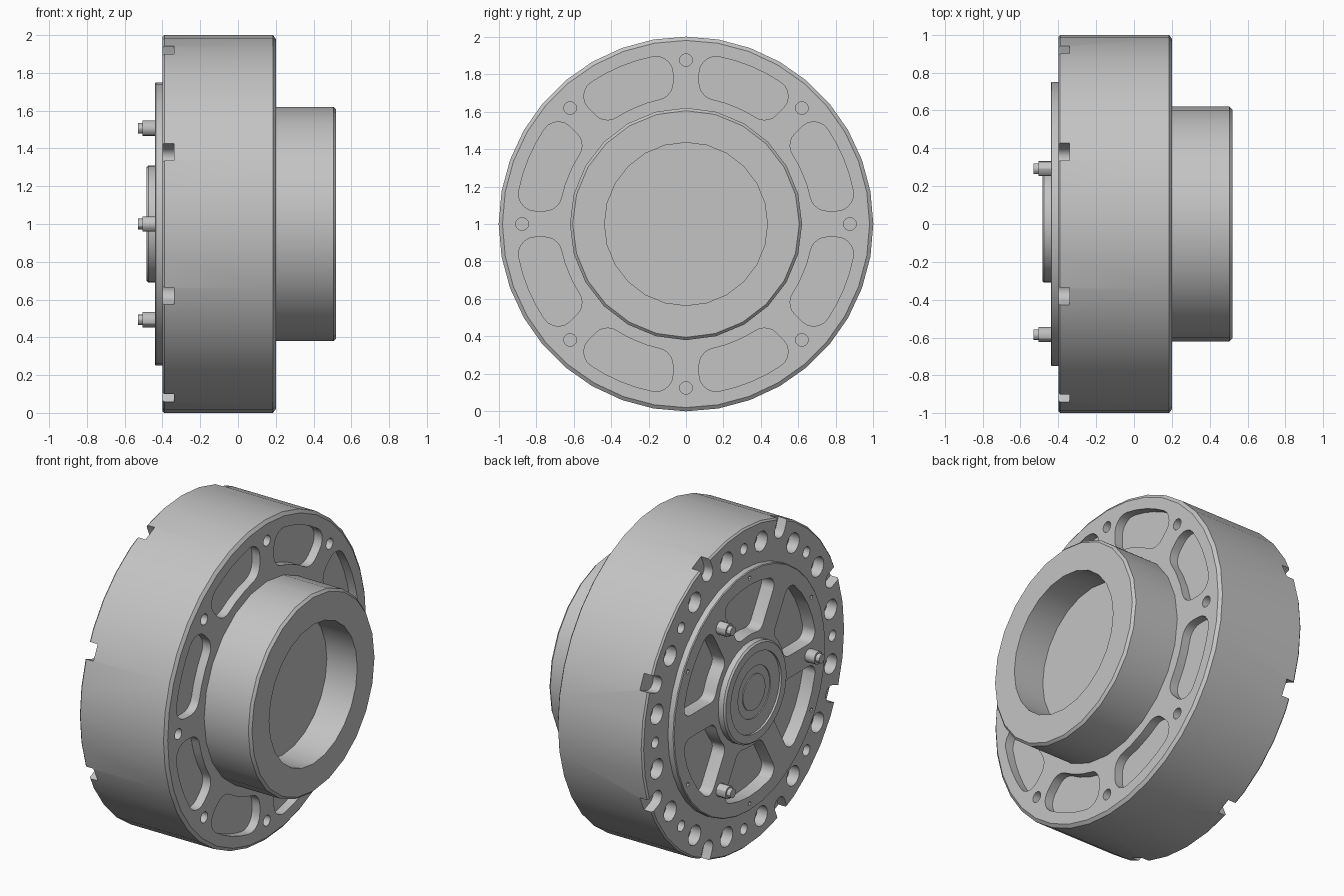
import bpy, bmesh, math
from mathutils import Vector

if "Cube" in bpy.data.objects:
    bpy.data.objects.remove(bpy.data.objects["Cube"], do_unlink=True)

metal = bpy.data.materials.new("grey metal")
metal.use_nodes = True
GREY = (0.55, 0.55, 0.55, 1)
metal.diffuse_color = GREY
metal.node_tree.nodes["Principled BSDF"].inputs["Base Color"].default_value = GREY

CENTRE_Z = 1.0
rad = math.radians


def polar(r, a):
    """Point in the disc plane: (y, z) around the wheel axis."""
    return (r * math.cos(a), r * math.sin(a))


def make_object(name, bm):
    bmesh.ops.recalc_face_normals(bm, faces=bm.faces)
    mesh = bpy.data.meshes.new(name)
    bm.to_mesh(mesh)
    bm.free()
    mesh.materials.append(metal)
    ob = bpy.data.objects.new(name, mesh)
    bpy.context.collection.objects.link(ob)
    return ob


def smooth(ob):
    bpy.ops.object.select_all(action='DESELECT')
    ob.select_set(True)
    bpy.context.view_layer.objects.active = ob
    bpy.ops.object.shade_smooth_by_angle(angle=rad(30))


def lathe(name, profile, segments, centre=(0, 0)):
    """Spin (x, radius) points about the x axis; the ends are capped."""
    bm = bmesh.new()
    rings = []
    for x, r in profile:
        ring = []
        for i in range(segments):
            y, z = polar(r, 2 * math.pi * i / segments)
            ring.append(bm.verts.new((x, y + centre[0], z + centre[1] + CENTRE_Z)))
        rings.append(ring)
    for a, b in zip(rings, rings[1:]):
        for i in range(segments):
            j = (i + 1) % segments
            bm.faces.new((a[i], a[j], b[j], b[i]))
    bm.faces.new(rings[0])
    bm.faces.new(rings[-1])
    return make_object(name, bm)


def prism(bm, outline, x0, x1):
    """Extrude a (y, z) outline along x."""
    lo = [bm.verts.new((x0, y, z + CENTRE_Z)) for y, z in outline]
    hi = [bm.verts.new((x1, y, z + CENTRE_Z)) for y, z in outline]
    bm.faces.new(lo)
    bm.faces.new(hi)
    n = len(lo)
    for i in range(n):
        j = (i + 1) % n
        bm.faces.new((lo[i], lo[j], hi[j], hi[i]))


def circle(r, at, angle, n=14):
    cy, cz = polar(at, angle)
    return [(cy + r * math.cos(2 * math.pi * i / n), cz + r * math.sin(2 * math.pi * i / n))
            for i in range(n)]


def sector(mid, half, inner, outer, gap, fillet):
    """Rounded ring segment with sides parallel to the ribs beside it."""
    pts = []
    ao = half - math.asin((gap + fillet) / (outer - fillet))
    ai = half - math.asin((gap + fillet) / (inner + fillet))

    def corner(r, a, start, end):
        cy, cz = polar(r, a)
        for k in range(6):
            dy, dz = polar(fillet, start + (end - start) * k / 5)
            pts.append((cy + dy, cz + dz))

    side = half + math.pi / 2
    corner(outer - fillet, -ao, -side, -ao)
    pts.extend(polar(outer, ao * t) for t in (-0.5, 0, 0.5))
    corner(outer - fillet, ao, ao, side)
    corner(inner + fillet, ai, side, ai + math.pi)
    pts.extend(polar(inner, ai * t) for t in (0.4, -0.4))
    corner(inner + fillet, -ai, math.pi - ai, 2 * math.pi - side)
    c, s = math.cos(mid), math.sin(mid)
    return [(y * c - z * s, y * s + z * c) for y, z in pts]


def notch(angle, half_width=0.05, at=0.93):
    """Round-bottomed slot open at the rim."""
    pts = [polar(half_width, math.pi / 2 + math.pi * k / 8) for k in range(9)]
    pts = [(y + at, z) for y, z in pts] + [(1.1, -half_width), (1.1, half_width)]
    c, s = math.cos(angle), math.sin(angle)
    return [(y * c - z * s, y * s + z * c) for y, z in pts]


# Main disc with the raised rear plate
disc = lathe("main_disc", [(-0.44, 0.34), (-0.44, 0.745), (-0.435, 0.75), (-0.40, 0.75), (-0.40, 0.99),
                           (-0.39, 1.0), (0.185, 1.0), (0.20, 0.98), (0.20, 0.5)], 36)

# Cutters: front pockets, rear pockets, bolt holes, rim notches
cut = bmesh.new()
for i in range(8):
    a = rad(45 * i)
    b = a + rad(22.5)
    prism(cut, sector(b, rad(22.5), 0.68, 0.91, 0.07, 0.09), 0.145, 0.25)
    prism(cut, circle(0.034, 0.875, a), 0.14, 0.25)
    prism(cut, circle(0.034, 0.875, a), -0.45, -0.33)
    prism(cut, notch(b), -0.45, -0.34)
    for side in (-1, 1):
        prism(cut, circle(0.062, 0.875, b + side * rad(11.25)), -0.45, -0.33)
for i in range(6):
    a = rad(30 + 60 * i)
    prism(cut, sector(a, rad(30), 0.35, 0.66, 0.07, 0.06), -0.355, -0.50)
    prism(cut, circle(0.013, 0.705, a, 8), -0.41, -0.50)
cutter = make_object("disc_cutter", cut)
cutter.hide_render = True

mod = disc.modifiers.new("cutouts", 'BOOLEAN')
mod.operation = 'DIFFERENCE'
mod.solver = 'EXACT'
mod.object = cutter
bpy.context.view_layer.objects.active = disc
bpy.ops.object.modifier_apply(modifier=mod.name)
bpy.data.objects.remove(cutter, do_unlink=True)
smooth(disc)

# Front hub with its blind bore
smooth(lathe("front_hub", [(0.15, 0.62), (0.505, 0.62), (0.52, 0.605), (0.52, 0.435),
                           (0.31, 0.435)], 24))

# Rear boss with stepped rings
smooth(lathe("rear_boss", [(-0.40, 0.31), (-0.475, 0.31), (-0.485, 0.30), (-0.485, 0.25), (-0.472, 0.25),
                           (-0.472, 0.16), (-0.466, 0.16), (-0.466, 0.11), (-0.472, 0.11)], 32))

# Three stepped pins on alternate ribs
for i, angle in enumerate((60, 180, 300)):
    smooth(lathe(f"pin_{i + 1}", [(-0.42, 0.04), (-0.505, 0.04), (-0.505, 0.028), (-0.53, 0.028)],
                 12, polar(0.585, rad(angle))))
